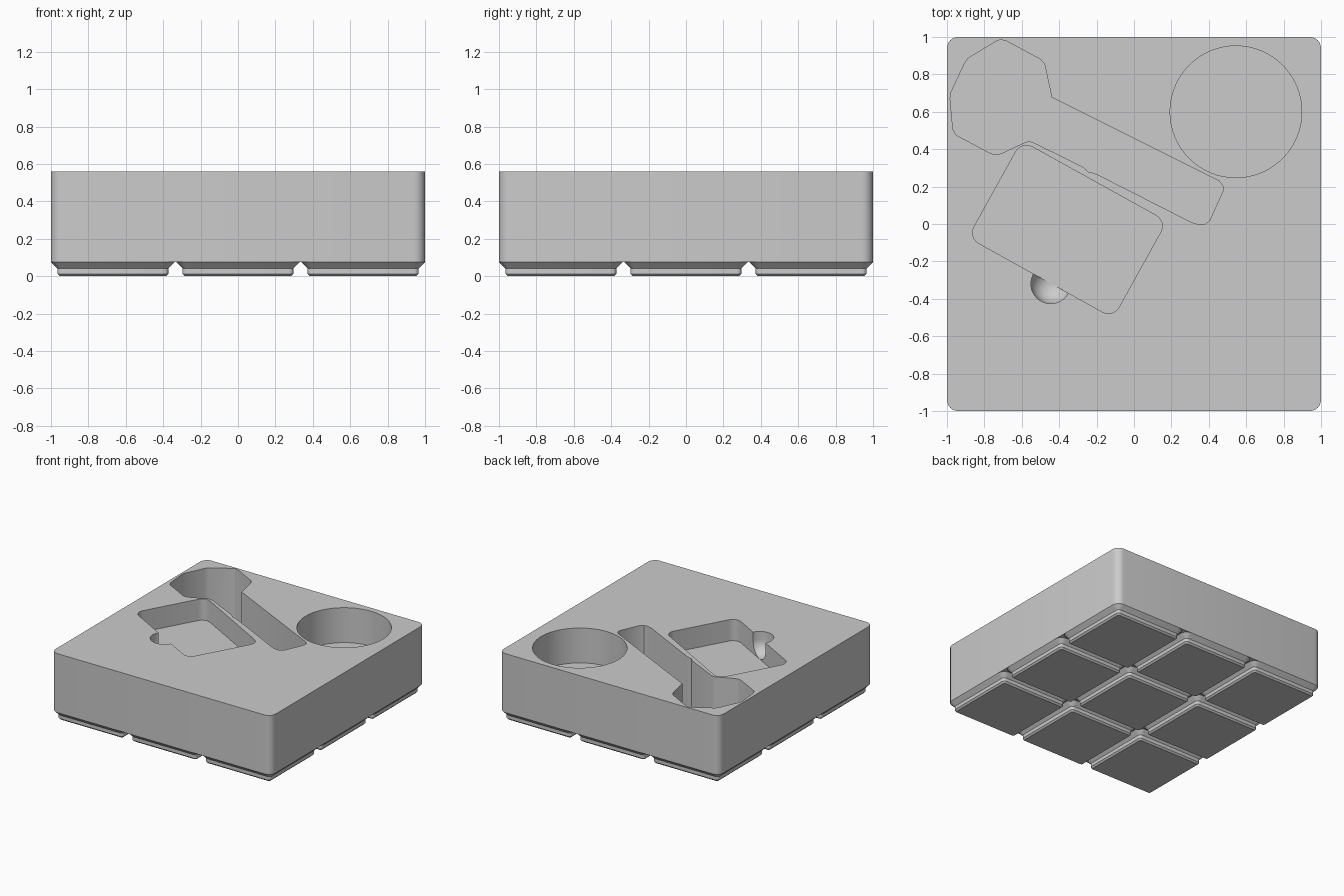
import bpy, bmesh, math
from math import cos, sin, pi

if "Cube" in bpy.data.objects:
    bpy.data.objects.remove(bpy.data.objects["Cube"])

MM = 2 / 125.5          # millimetre in model units
TOP = 0.56
BODY_Z = 4.75 * MM

grey = bpy.data.materials.new("mid grey")
grey.diffuse_color = (0.6, 0.6, 0.6, 1)
grey.use_nodes = True
grey.node_tree.nodes["Principled BSDF"].inputs["Base Color"].default_value = grey.diffuse_color


def circle(cx, cy, r, n=64):
    return [(cx + r * cos(2 * pi * i / n), cy + r * sin(2 * pi * i / n)) for i in range(n)]


def rounded_rect(cx, cy, hx, hy, r, turn=0.0, seg=6):
    """Rounded rectangle outline, optionally rotated about its centre."""
    pts = []
    for k, (sx, sy) in enumerate([(1, 1), (-1, 1), (-1, -1), (1, -1)]):
        for i in range(seg + 1):
            a = pi / 2 * (k + i / seg)
            x, y = sx * (hx - r) + r * cos(a), sy * (hy - r) + r * sin(a)
            pts.append((cx + x * cos(turn) - y * sin(turn),
                        cy + x * sin(turn) + y * cos(turn)))
    return pts


def loft(name, rings, cap_top=True):
    """Skin a list of (outline, z) rings of equal point count, with caps."""
    bm = bmesh.new()
    loops = [[bm.verts.new((x, y, z)) for x, y in pts] for pts, z in rings]
    n = len(loops[0])
    for a, b in zip(loops, loops[1:]):
        for i in range(n):
            j = (i + 1) % n
            bm.faces.new((a[i], a[j], b[j], b[i]))
    bm.faces.new(loops[0][::-1])
    if cap_top:
        bm.faces.new(loops[-1])
    me = bpy.data.meshes.new(name)
    bm.to_mesh(me)
    bm.free()
    me.materials.append(grey)
    ob = bpy.data.objects.new(name, me)
    bpy.context.collection.objects.link(ob)
    return ob


def activate(ob):
    bpy.ops.object.select_all(action='DESELECT')
    ob.select_set(True)
    bpy.context.view_layer.objects.active = ob


def smooth(ob):
    activate(ob)
    bpy.ops.object.shade_smooth_by_angle(angle=math.radians(30))


def cut(ob, cutter):
    mod = ob.modifiers.new("cut", 'BOOLEAN')
    mod.operation, mod.solver, mod.object = 'DIFFERENCE', 'EXACT', cutter
    activate(ob)
    bpy.ops.object.modifier_apply(modifier=mod.name)
    bpy.data.objects.remove(cutter)


def pocket(name, outline, depth):
    return loft(name, [(outline, TOP - depth), (outline, TOP + 0.1)])


# solid block
block_outline = rounded_rect(0, 0, 1, 1, 0.06)
block = loft("block", [(block_outline, BODY_Z), (block_outline, TOP)])

# round pocket
cut(block, pocket("round_cutter", circle(0.545, 0.60, 0.352), 0.287))

# long tool pocket with a wide head, counter-clockwise outline
tool = [(-0.685, 0.98), (-0.715, 0.985), (-0.74, 0.975), (-0.888, 0.885), (-0.905, 0.86),
        (-0.98, 0.70), (-0.983, 0.67), (-0.968, 0.505), (-0.95, 0.475), (-0.765, 0.377),
        (-0.74, 0.371), (-0.71, 0.377), (-0.58, 0.438), (-0.56, 0.442), (-0.54, 0.437),
        (-0.27, 0.304), (-0.255, 0.29), (-0.245, 0.278), (-0.225, 0.275), (-0.19, 0.262),
        (0.31, 0.008), (0.345, -0.002), (0.38, 0.0), (0.405, 0.02),
        (0.475, 0.175), (0.477, 0.20), (0.455, 0.23), (-0.44, 0.677),
        (-0.478, 0.855), (-0.50, 0.88)]
cut(block, pocket("tool_cutter", tool, 0.42))

# tilted rectangular pocket
RECT_DEPTH = 0.175
cut(block, pocket("rect_cutter",
                  rounded_rect(-0.356, -0.029, 0.443, 0.295, 0.065, math.radians(-29)),
                  RECT_DEPTH))

# finger scoop: round-bottomed hole on the rectangle's edge
R = 0.106
cx, cy = -0.445, -0.32
zc = TOP - RECT_DEPTH + R + 0.001
scoop = [(circle(cx, cy, R * sin(a), 48), zc - R * cos(a))
         for a in (pi / 2 * i / 12 for i in range(1, 13))]
scoop.append((circle(cx, cy, R, 48), TOP + 0.1))
cut(block, loft("scoop_cutter", scoop))
smooth(block)

# 3 x 3 stepped feet: lower chamfer, straight band, upper chamfer
steps = [(17.8, 0.8, 0), (18.6, 1.6, 0.8), (18.6, 1.6, 2.6), (20.75, 3.75, 4.75)]
for ix in (-1, 0, 1):
    for iy in (-1, 0, 1):
        rings = [(rounded_rect(ix * 42 * MM, iy * 42 * MM, h * MM, h * MM, r * MM), z * MM)
                 for h, r, z in steps]
        smooth(loft(f"foot_{ix + 2}_{iy + 2}", rings, cap_top=False))
